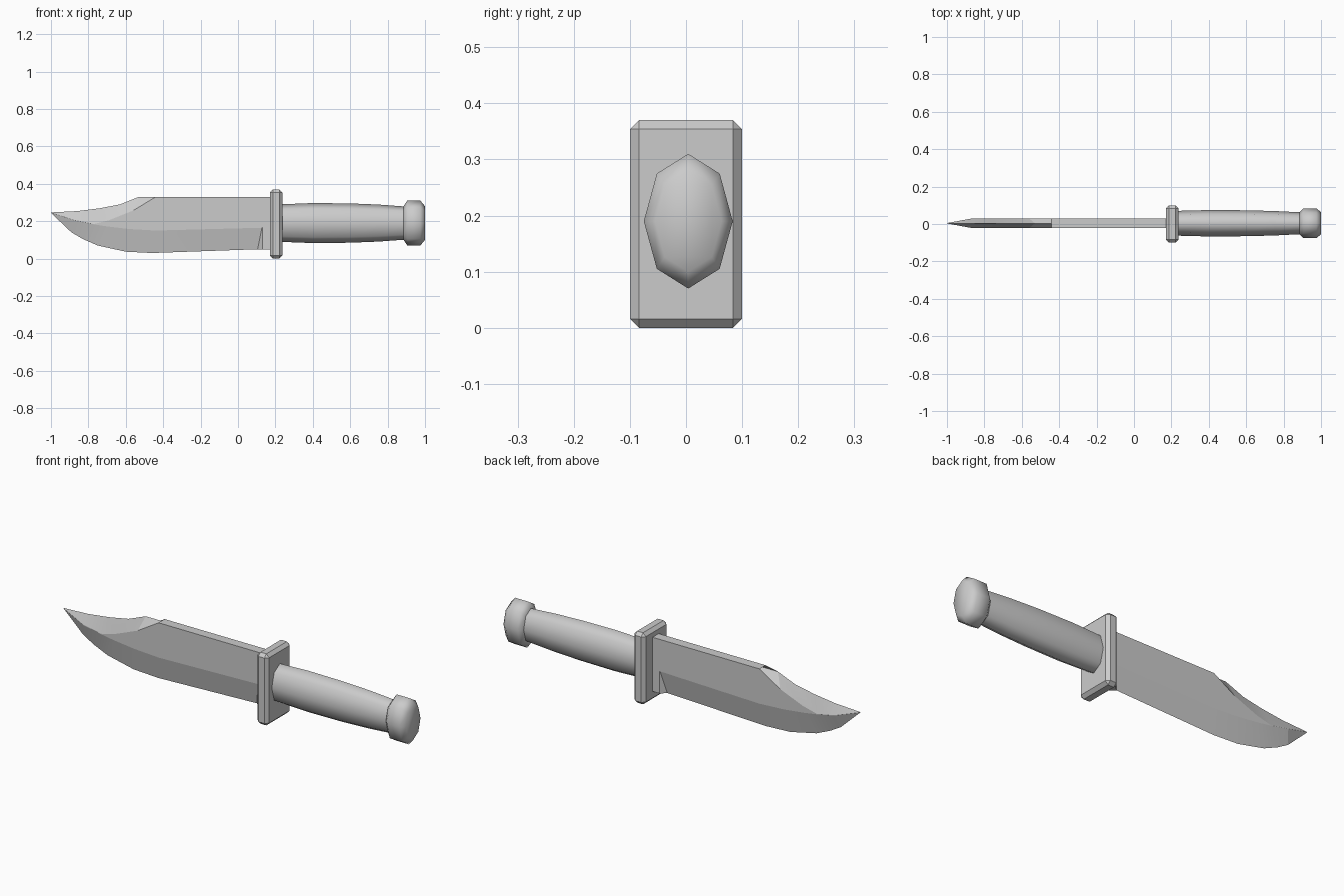
import bpy, bmesh
from math import sin, cos, pi, radians

if "Cube" in bpy.data.objects:
    bpy.data.objects.remove(bpy.data.objects["Cube"])

GREY = (0.6, 0.6, 0.6, 1)
steel = bpy.data.materials.new("light grey")
steel.use_nodes = True
steel.diffuse_color = GREY
steel.node_tree.nodes["Principled BSDF"].inputs["Base Color"].default_value = GREY

YC, ZC = 0.004, 0.19  # centre line of the knife


def finish(name, bm, smooth_angle=None):
    bmesh.ops.recalc_face_normals(bm, faces=bm.faces)
    mesh = bpy.data.meshes.new(name)
    bm.to_mesh(mesh)
    bm.free()
    mesh.materials.append(steel)
    obj = bpy.data.objects.new(name, mesh)
    bpy.context.collection.objects.link(obj)
    if smooth_angle:
        bpy.ops.object.select_all(action="DESELECT")
        obj.select_set(True)
        bpy.context.view_layer.objects.active = obj
        bpy.ops.object.shade_smooth_by_angle(angle=radians(smooth_angle))
    return obj


def loft(name, loops, smooth_angle):
    """Skin a row of closed loops and cap both ends."""
    bm = bmesh.new()
    rings = [[bm.verts.new(p) for p in loop] for loop in loops]
    n = len(rings[0])
    for a, b in zip(rings, rings[1:]):
        for i in range(n):
            j = (i + 1) % n
            bm.faces.new((a[i], a[j], b[j], b[i]))
    bm.faces.new(rings[0])
    bm.faces.new(rings[-1])
    bmesh.ops.remove_doubles(bm, verts=bm.verts, dist=0.0005)
    bmesh.ops.dissolve_degenerate(bm, edges=bm.edges, dist=0.0002)
    return finish(name, bm, smooth_angle)


# Blade: each station gives (x, z) of spine, clip line, bevel line and edge,
# then the half thickness at the sides and at the cutting edge
T = 0.025
stations = [
    ((0.19, 0.33), (0.19, 0.33), (0.19, 0.165), (0.19, 0.05), T, T),
    ((0.13, 0.33), (0.13, 0.33), (0.13, 0.165), (0.13, 0.05), T, T),
    ((0.128, 0.33), (0.128, 0.33), (0.128, 0.165), (0.105, 0.05), T, 0),
    ((-0.44, 0.33), (-0.44, 0.33), (-0.44, 0.15), (-0.46, 0.03), T, 0),
    ((-0.53, 0.33), (-0.56, 0.257), (-0.58, 0.158), (-0.6, 0.037), T, 0),
    ((-0.63, 0.29), (-0.69, 0.205), (-0.7, 0.172), (-0.75, 0.07), T, 0),
    ((-0.74, 0.269), (-0.77, 0.185), (-0.77, 0.183), (-0.83, 0.105), T, 0),
    ((-0.86, 0.254), (-0.87, 0.205), (-0.87, 0.203), (-0.89, 0.14), T, 0),
    ((-1, 0.247), (-1, 0.246), (-1, 0.245), (-1, 0.244), 0.001, 0.0003),
]
loops = []
for spine, clip, bevel, edge, t, e in stations:
    side = [(clip, t), (bevel, t), (edge, e)]
    loop = [(spine[0], YC, spine[1])]
    loop += [(p[0], YC + w, p[1]) for p, w in side]
    loop += [(p[0], YC - w, p[1]) for p, w in reversed(side)]
    loops.append(loop)
loft("blade", loops, 9)

# Guard: chamfered plate
bm = bmesh.new()
bmesh.ops.create_cube(bm, size=1)
for v in bm.verts:
    v.co = (0.204 + v.co.x * 0.066, v.co.y * 0.2, 0.185 + v.co.z * 0.37)
bmesh.ops.bevel(bm, geom=bm.edges[:], offset=0.016, segments=1, affect="EDGES")
finish("guard", bm)


# Grip and pommel: eight-sided ovals along the centre line
def oval(x, r):
    return [(x, YC + r * 0.66 * sin(k * pi / 4), ZC + r * cos(k * pi / 4))
            for k in range(8)]


grip = [(0.22, 0.1), (0.4, 0.107), (0.6, 0.105), (0.75, 0.099), (0.9, 0.088)]
pommel = [(0.885, 0.09), (0.905, 0.12), (0.975, 0.12), (1.0, 0.09)]
loft("grip", [oval(x, r) for x, r in grip], 80)
loft("pommel", [oval(x, r) for x, r in pommel], 80)
